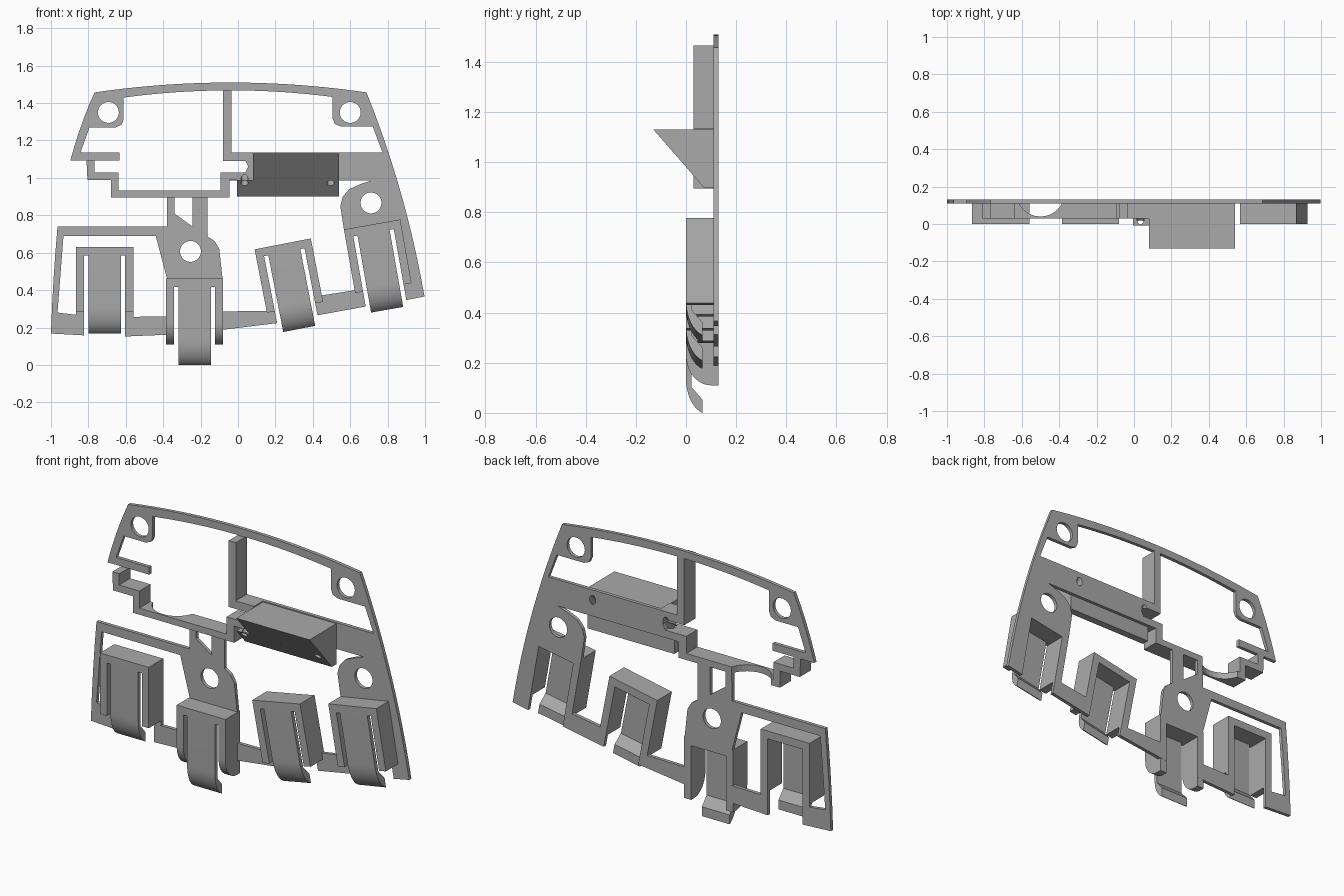
import bpy, bmesh, math
from mathutils import Matrix, Vector

cube = bpy.data.objects.get("Cube")
if cube:
    bpy.data.objects.remove(cube, do_unlink=True)

grey = bpy.data.materials.new("mid grey")
grey.use_nodes = True
grey.diffuse_color = (0.4, 0.4, 0.4, 1)
grey.node_tree.nodes["Principled BSDF"].inputs["Base Color"].default_value = (0.4, 0.4, 0.4, 1)


def finish(name, bm, matrix=None, smooth=False):
    bmesh.ops.recalc_face_normals(bm, faces=bm.faces)
    mesh = bpy.data.meshes.new(name)
    bm.to_mesh(mesh)
    bm.free()
    if matrix is not None:
        mesh.transform(matrix)
    mesh.materials.append(grey)
    ob = bpy.data.objects.new(name, mesh)
    bpy.context.scene.collection.objects.link(ob)
    if smooth:
        bpy.ops.object.select_all(action='DESELECT')
        ob.select_set(True)
        bpy.context.view_layer.objects.active = ob
        bpy.ops.object.shade_smooth_by_angle(angle=math.radians(35))
    return ob


def prism(name, loops, lo, hi, axis, matrix=None, smooth=False):
    """Fill closed loops (outline, then holes) and extrude them along y or x."""
    def place(p):
        return Vector((p[0], lo, p[1])) if axis == 'Y' else Vector((lo, p[0], p[1]))
    bm = bmesh.new()
    for loop in loops:
        vs = [bm.verts.new(place(p)) for p in loop]
        for a, b in zip(vs, vs[1:] + vs[:1]):
            bm.edges.new((a, b))
    normal = (0, 1, 0) if axis == 'Y' else (1, 0, 0)
    bmesh.ops.triangle_fill(bm, edges=bm.edges[:], use_beauty=True, normal=normal)
    ext = bmesh.ops.extrude_face_region(bm, geom=bm.faces[:])
    moved = [g for g in ext["geom"] if isinstance(g, bmesh.types.BMVert)]
    bmesh.ops.translate(bm, verts=moved, vec=Vector(normal) * (hi - lo))
    return finish(name, bm, matrix, smooth)


def rect(x0, z0, x1, z1):
    return [(x0, z0), (x1, z0), (x1, z1), (x0, z1)]


def circle(cx, cz, r, n=32):
    return [(cx + r * math.cos(2 * math.pi * i / n), cz + r * math.sin(2 * math.pi * i / n))
            for i in range(n)]


def bow(a, b, sag, n=10):
    """Points from a to b, bulging to the left of the direction by sag."""
    a, b = Vector(a), Vector(b)
    side = Vector((a.y - b.y, b.x - a.x)).normalized()
    return [tuple(a.lerp(b, i / n) + side * sag * 4 * (i / n) * (1 - i / n)) for i in range(n + 1)]


def top_arc(x0, x1, n=8):
    """Underside of the arched top rim."""
    return [(x, 1.468 - 0.118 * (x + 0.04) ** 2)
            for x in (x0 + (x1 - x0) * i / n for i in range(n + 1))]


# Clip placements: top centre x, z and tilt
CLIPS = {"far_left": (-0.713, 0.63, 0), "mid_left": (-0.232, 0.463, 0),
         "mid_right": (0.239, 0.647, 11), "far_right": (0.717, 0.751, 10)}


def at(clip, u, v):
    x, z, deg = CLIPS[clip]
    c, s = math.cos(math.radians(deg)), math.sin(math.radians(deg))
    return (x + u * c - v * s, z + u * s + v * c)


def opening(clip, right_end, left_end):
    """Back opening of a clip, walked from right to left."""
    return [at(clip, u, v) for u, v in
            ((0.11, right_end), (0.11, -0.045), (-0.11, -0.045), (-0.11, left_end))]


# Thin back plate
outline = bow((-0.896, 1.094), (-0.767, 1.457), 0.008, 5)
outline += bow((-0.767, 1.457), (0.687, 1.457), 0.053, 20)[1:]
outline += bow((0.687, 1.457), (0.997, 0.366), 0.03, 12)[1:]
outline += opening("far_right", -0.43, -0.426) + opening("mid_right", -0.41, -0.41)
outline += opening("mid_left", -0.28, -0.3) + opening("far_left", -0.478, -0.472)
outline += bow((-1.0, 0.168), (-0.965, 0.74), 0.004, 4)
outline += [(-0.38, 0.74), (-0.38, 0.896), (-0.68, 0.896), (-0.68, 0.99),
            (-0.805, 0.99), (-0.81, 1.094)]
left_bay = [(-0.933, 0.69), (-0.44, 0.69), (-0.38, 0.463), (-0.38, 0.26), (-0.56, 0.257),
            (-0.56, 0.63), (-0.866, 0.63), (-0.866, 0.268), (-0.965, 0.28)]
centre_bay = [(-0.163, 0.896), (-0.163, 0.687), (-0.125, 0.662), (-0.1, 0.62), (-0.083, 0.463),
              (-0.083, 0.286), at("mid_right", -0.153, -0.335), at("mid_right", -0.153, 0),
              at("mid_right", 0.153, 0), at("mid_right", 0.153, -0.31),
              at("far_right", -0.153, -0.33), at("far_right", -0.153, 0),
              (0.547, 0.85), (0.56, 0.9), (0.595, 0.94), (0.65, 0.965), (0.714, 0.987),
              (-0.045, 0.987), (-0.045, 0.896)]
strut_gap = [(-0.34, 0.896), (-0.34, 0.81), (-0.243, 0.74), (-0.243, 0.896)]
left_window = [(-0.842, 1.136), (-0.794, 1.27), (-0.655, 1.27), (-0.624, 1.283), (-0.612, 1.31)]
left_window += top_arc(-0.612, -0.08)
left_window += [(-0.08, 1.09), (0.04, 1.09), (0.055, 1.06), (0.04, 1.03), (-0.093, 1.03),
                (-0.093, 0.933), (-0.64, 0.933), (-0.64, 1.03), (-0.767, 1.03),
                (-0.767, 1.094), (-0.634, 1.094), (-0.634, 1.136)]
right_window = [(-0.035, 1.136)] + top_arc(-0.035, 0.505)
right_window += [(0.505, 1.32), (0.518, 1.288), (0.55, 1.275), (0.72, 1.275), (0.773, 1.136)]
bolt_holes = [circle(x, z, 0.056) for x, z in
              ((-0.693, 1.35), (0.6, 1.35), (-0.254, 0.607), (0.711, 0.866))]
plate = prism("back_plate", [outline, left_bay, centre_bay, strut_gap, left_window,
                             right_window] + bolt_holes, 0.11, 0.13, 'Y')

# Deep rib around the stepped window, with its upright
rib = prism("window_rib", [[
    (-0.81, 1.094), (-0.805, 0.99), (-0.68, 0.99), (-0.68, 0.896), (-0.045, 0.896),
    (-0.045, 0.99), (0.08, 0.99), (0.08, 1.136), (-0.035, 1.136), (-0.035, 1.466),
    (-0.08, 1.466), (-0.08, 1.09), (0.04, 1.09), (0.055, 1.06), (0.04, 1.03),
    (-0.093, 1.03), (-0.093, 0.933), (-0.64, 0.933), (-0.64, 1.03), (-0.767, 1.03),
    (-0.767, 1.094)]], 0.03, 0.13, 'Y')

# Sloped ledge: a full-width foot and a shorter upper wedge
foot = prism("ledge_foot", [[(0.112, 0.9), (0.07, 0.9), (-0.008, 0.99), (0.112, 0.99)]],
             -0.005, 0.54, 'X')
wedge = prism("ledge_wedge", [[(0.112, 0.988), (-0.006, 0.988), (-0.13, 1.13), (0.112, 1.13)]],
              0.08, 0.54, 'X')

# Cutter: rear scallop in the rib and two screw holes square to the slope
bm = bmesh.new()


def add_rod(r, depth, matrix):
    bmesh.ops.create_cone(bm, cap_ends=True, segments=32, radius1=r, radius2=r,
                          depth=depth, matrix=matrix)


add_rod(0.13, 0.12, Matrix.Translation((-0.5, 0.17, 0.91)))
bore = Vector((0, 0.23, 0.2)).to_track_quat('Z', 'Y').to_matrix().to_4x4()
for x in (0.035, 0.495):
    add_rod(0.019, 0.6, Matrix.Translation((x, 0.01, 0.975)) @ bore)
cutter = finish("cutter", bm)
cutter.hide_render = True
for ob in (plate, rib, foot, wedge):
    mod = ob.modifiers.new("cut", 'BOOLEAN')
    mod.operation, mod.solver, mod.object = 'DIFFERENCE', 'EXACT', cutter
    deps = bpy.context.evaluated_depsgraph_get()
    mesh = bpy.data.meshes.new_from_object(ob.evaluated_get(deps))
    ob.modifiers.clear()
    ob.data = mesh
bpy.data.objects.remove(cutter, do_unlink=True)

# Spring clips: top block, two side walls and a hooked tongue
arc = [math.radians(74 * i / 10) for i in range(11)]
tongue = [(0, 0)] + [(0.09 * (1 - math.cos(t)), -0.325 - 0.1435 * math.sin(t)) for t in arc]
tongue += [(0.065, -0.41), (0.022, -0.36), (0.022, 0)]
flat_wall = [(0, 0), (0, -0.345), (0.127, -0.345), (0.127, 0)]
quarter = [math.radians(9 * i) for i in range(11)]
round_wall = [(0, 0)] + [(0.1 * (1 - math.cos(t)), -0.233 - 0.12 * math.sin(t)) for t in quarter]
round_wall += [(0.129, -0.353), (0.129, 0)]
for clip, (x, z, deg) in CLIPS.items():
    m = Matrix.Translation((x, 0, z)) @ Matrix.Rotation(-math.radians(deg), 4, 'Y')
    prism(clip + "_clip_top", [rect(-0.153, -0.045, 0.153, 0)], 0, 0.128, 'Y', m)
    prism(clip + "_clip_tongue", [tongue], -0.087, 0.087, 'X', m, True)
    wall = round_wall if clip == "mid_left" else flat_wall
    for side, lo, hi in (("left", 0.11, 0.153), ("right", -0.153, -0.11)):
        prism(f"{clip}_clip_{side}_wall", [wall], lo, hi, 'X', m, True)
